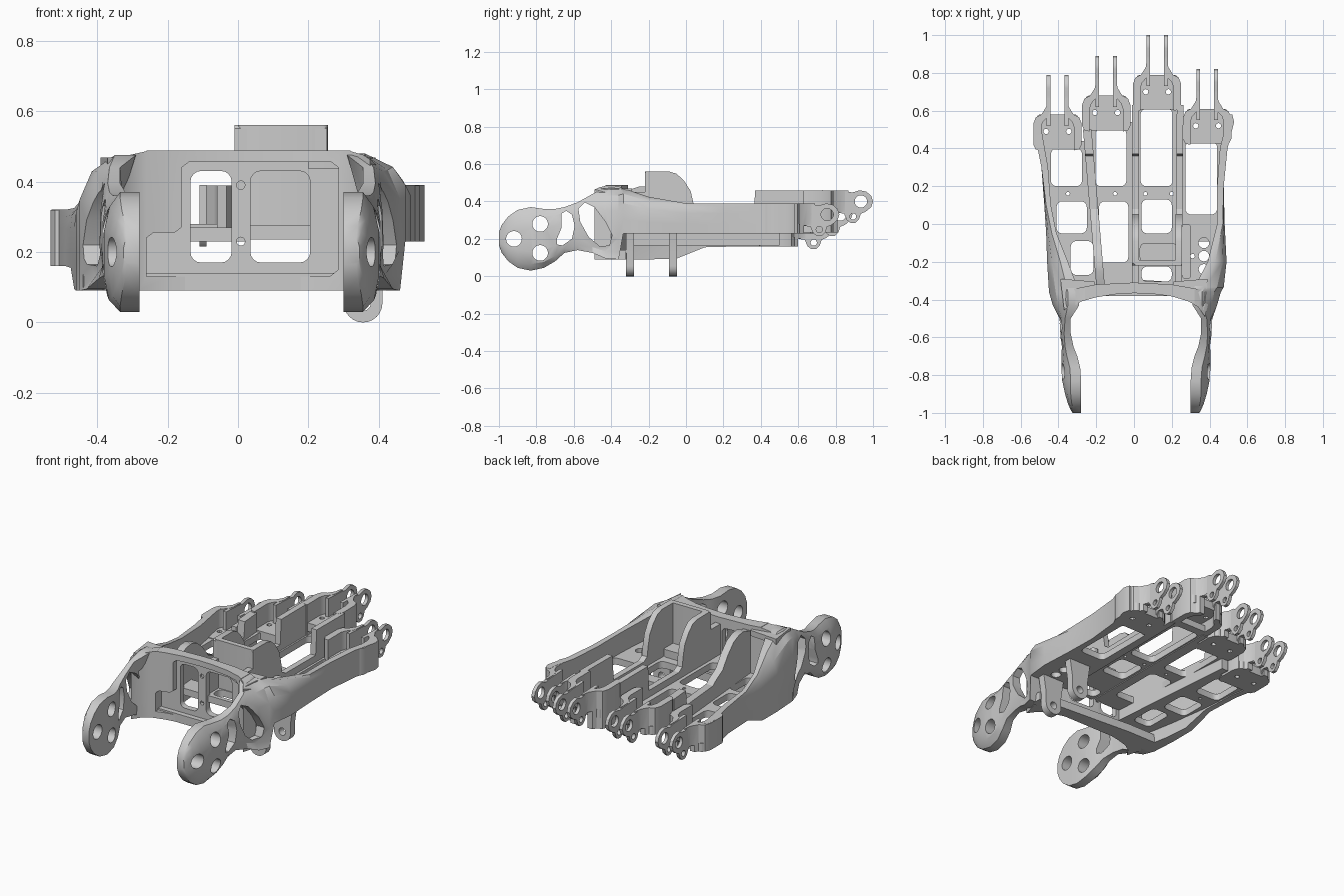
import bpy, bmesh, math

if "Cube" in bpy.data.objects:
    bpy.data.objects.remove(bpy.data.objects["Cube"])


def mesh_object(name, bm):
    bmesh.ops.recalc_face_normals(bm, faces=bm.faces[:])
    me = bpy.data.meshes.new(name)
    bm.to_mesh(me)
    bm.free()
    ob = bpy.data.objects.new(name, me)
    bpy.context.collection.objects.link(ob)
    return ob


def add_prism(bm, pts, a, b, axis):
    """Extrude a 2D outline from a to b along an axis."""
    place = {'x': lambda u, v, w: (w, u, v),
             'y': lambda u, v, w: (u, w, v),
             'z': lambda u, v, w: (u, v, w)}[axis]
    lo = [bm.verts.new(place(u, v, a)) for u, v in pts]
    hi = [bm.verts.new(place(u, v, b)) for u, v in pts]
    bm.faces.new(lo)
    bm.faces.new(hi)
    n = len(pts)
    for i in range(n):
        j = (i + 1) % n
        bm.faces.new((lo[i], lo[j], hi[j], hi[i]))


def prism(name, *shapes):
    bm = bmesh.new()
    for s in shapes:
        add_prism(bm, *s)
    return mesh_object(name, bm)


def circle(u, v, r, n=20):
    return [(u + r * math.cos(2 * math.pi * i / n), v + r * math.sin(2 * math.pi * i / n)) for i in range(n)]


def rrect(u0, u1, v0, v1, r=0.03):
    pts = []
    for k, (cu, cv) in enumerate([(u1 - r, v1 - r), (u0 + r, v1 - r), (u0 + r, v0 + r), (u1 - r, v0 + r)]):
        for i in range(5):
            t = math.pi / 2 * (k + i / 4)
            pts.append((cu + r * math.cos(t), cv + r * math.sin(t)))
    return pts


def cut(ob, *shapes):
    """Subtract prisms from an object."""
    cutter = prism("cutter", *shapes)
    cutter.hide_render = True
    mod = ob.modifiers.new("cut", 'BOOLEAN')
    mod.operation, mod.solver, mod.object = 'DIFFERENCE', 'EXACT', cutter
    bpy.context.view_layer.objects.active = ob
    bpy.ops.object.modifier_apply(modifier=mod.name)
    bpy.data.objects.remove(cutter)


# Side frames: wrist arm and outer rail lofted along y
# station: y, bottom z, top z, inner x, outer x, top lean
ARM = [(-1.0, .165, .235, .30, .345, .01), (-.985, .125, .275, .30, .355, .015), (-.95, .08, .32, .30, .37, .02),
       (-.90, .045, .355, .30, .385, .03), (-.83, .03, .37, .30, .40, .045), (-.76, .045, .36, .305, .405, .045),
       (-.70, .08, .36, .32, .405, .03), (-.65, .125, .37, .34, .405, .02), (-.58, .14, .395, .355, .41, .02),
       (-.50, .125, .44, .355, .415, .03)]
RIGHT = [(-.43, .095, .475, .37, .44, .08), (-.36, .09, .48, .385, .46, .10), (-.335, .23, .47, .40, .475, .10),
         (-.2, .23, .425, .43, .49, .06), (0, .23, .39, .44, .48, .01), (.2, .23, .39, .44, .475, 0),
         (.4, .23, .39, .455, .495, 0), (.54, .23, .39, .49, .53, 0), (.58, .23, .39, .49, .52, 0)]
LEFT = [(-.43, .095, .475, .35, .43, .08), (-.36, .09, .475, .37, .45, .10), (-.2, .09, .42, .40, .46, .07),
        (-.05, .095, .36, .42, .465, .03), (.1, .155, .325, .44, .475, .01), (.3, .16, .32, .455, .49, 0),
        (.5, .16, .32, .49, .53, 0), (.55, .16, .32, .49, .52, 0)]


def side_frame(name, stations, sign):
    bm = bmesh.new()
    prev = None
    for y, zb, zt, xi, xo, s in stations:
        h = zt - zb
        lean = max(0, s - .02) if y > -.45 else 0
        sec = [(xi, zb), (xi - .2 * lean, zb + .6 * h), (xi - lean, zt), (xo - s, zt), (xo - .35 * s, zt - .12 * h),
               (xo, zt - .33 * h), (xo, zb + .3 * h), (xo - .3 * s * (y < -.4), zb + .1 * h),
               (xo - s * (y < -.5), zb)]
        ring = [bm.verts.new((sign * x, y, z)) for x, z in sec]
        if prev:
            for i in range(9):
                j = (i + 1) % 9
                bm.faces.new((prev[i], prev[j], ring[j], ring[i]))
        else:
            bm.faces.new(ring)
        prev = ring
    bm.faces.new(prev)
    ob = mesh_object(name, bm)
    slot_a = [(-.665, .335), (-.64, .35), (-.61, .33), (-.595, .27), (-.61, .20), (-.66, .165), (-.69, .17),
              (-.69, .20), (-.665, .26)]
    slot_b = [(-.575, .36), (-.54, .395), (-.49, .37), (-.43, .29), (-.395, .22), (-.41, .165), (-.46, .16),
              (-.52, .21), (-.565, .29)]
    outlines = [circle(-.92, .2, .042), circle(-.78, .28, .042), circle(-.78, .125, .042), slot_a, slot_b]
    cut(ob, *[(p, sign * .2, sign * .6, 'x') for p in outlines])
    return ob


side_frame("right_side_frame", ARM + RIGHT, 1)
left_arm = [(y, a, b, xi - .02, xo - .02, s) for y, a, b, xi, xo, s in ARM]
side_frame("left_side_frame", left_arm + LEFT, -1)

# Curved wrist wall with rounded shoulders, recessed panel and two windows
arc = [(-.36, -.49), (-.325, -.44), (-.28, -.41), (-.2, -.388), (-.1, -.372), (0, -.366), (.1, -.37), (.2, -.383),
       (.29, -.41), (.34, -.44), (.375, -.49), (.40, -.40), (.37, -.35), (.2, -.32), (0, -.31), (-.2, -.32),
       (-.35, -.35), (-.385, -.40)]
wall = prism("wrist_wall", (arc, .09, .488, 'z'))
cut(wall, ([(.31, .52), (.32, .486), (.355, .476), (.38, .46), (.41, .43), (.5, .43), (.5, .52)], -.7, -.2, 'y'),
    ([(-.25, .52), (-.26, .486), (-.31, .475), (-.35, .45), (-.39, .42), (-.5, .42), (-.5, .52)], -.7, -.2, 'y'))
panel = [(-.26, .13), (.26, .13), (.285, .15), (.285, .44), (.265, .455), (-.14, .455), (-.16, .44), (-.16, .27),
         (-.18, .255), (-.24, .255), (-.26, .24)]
cut(wall, (panel, -.6, -.35, 'y'))
cut(wall, (rrect(-.135, -.018, .17, .43), -.6, -.2, 'y'), (rrect(.035, .205, .17, .43), -.6, -.2, 'y'),
    (circle(.008, .39, .012, 12), -.6, -.2, 'y'), (circle(.008, .23, .012, 12), -.6, -.2, 'y'))
prism("wrist_floor", ([(-.44, -.38), (.42, -.38), (.42, -.32), (.25, -.31), (-.2, -.28), (-.44, -.28)], .09, .14, 'z'))

# Shoulder decks with a screw hole at each upper wrist corner
for name, s in (("right_shoulder_deck", 1), ("left_shoulder_deck", -1)):
    deck = prism(name, ([(s * .37, -.455), (s * .28, -.40), (s * .2, -.36), (s * .21, -.305), (s * .39, -.29)],
                        .435, .468, 'z'))
    cut(deck, (circle(s * .35, -.40, .014, 12), .4, .5, 'z'))


# Floors of the four finger channels, each with rounded windows
def floor(name, pts, z0, windows, holes=()):
    ob = prism(name, (pts, z0, z0 + .04, 'z'))
    cut(ob, *[(rrect(*w), 0, .6, 'z') for w in windows], *[(circle(*h), 0, .6, 'z') for h in holes])


floor("little_floor", [(-.40, -.32), (-.45, .1), (-.475, .44), (-.25, .44), (-.18, -.32)], .165,
      [(-.44, -.275, .2, .4), (-.41, -.25, -.05, .12), (-.335, -.215, -.27, -.09)],
      [(-.44, -.04, .012, 12), (-.35, .16, .01, 12)])
floor("ring_floor", [(-.18, -.32), (-.25, .54), (0, .54), (0, -.32)], .23,
      [(-.205, -.04, .2, .505), (-.185, -.03, -.205, .12)], [(-.1, .16, .01, 12)])
floor("middle_floor", [(0, -.33), (0, .66), (.25, .66), (.24, -.33)], .235,
      [(.035, .205, .2, .61), (.04, .2, -.05, .13), (.04, .2, -.305, -.225)], [(.06, .16, .01, 12), (.2, .16, .01, 12)])
floor("index_floor", [(.23, -.34), (.25, .47), (.475, .47), (.46, 0), (.42, -.34)], .23,
      [(.272, .44, .05, .435)], [(.37, y, .028, 16) for y in (-.1, -.17, -.24)] + [(.31, -.17, .012, 12)])


# Dividers between channels: tall fin at the wrist, low rail, tall end at the finger
def divider(name, x, slope, w, z0, fin, low, top, y_end):
    prof = [(-.34, z0)] + fin + [(.05, low + .02), (.08, low), (.36, low), (.37, top), (y_end, top), (y_end, z0)]
    ob = prism(name, (prof, x - w / 2, x + w / 2, 'x'))
    for v in ob.data.vertices:
        v.co.x += slope * v.co.y


tall_fin = [(-.34, .45), (-.22, .45), (-.22, .55), (-.21, .56), (-.09, .56), (-.05, .548), (-.01, .51), (.025, .455),
            (.04, .39)]
short_fin = [(-.34, .45), (-.25, .48), (-.2, .48), (-.14, .46), (-.08, .41), (-.02, .34)]
divider("little_ring_divider", -.205, -.085, .045, .165, short_fin, .29, .38, .5)
divider("ring_middle_divider", .008, 0, .035, .23, tall_fin, .31, .458, .63)
divider("middle_index_divider", .238, .01, .035, .23, tall_fin, .31, .458, .63)

# Centre housing: front wall and raised pad between the tall fins
prism("housing_front", (rrect(0, .255, -.22, -.19, .013), .25, .56, 'z'))
prism("housing_pad", (rrect(.03, .23, -.205, -.10, .03), .255, .32, 'z'))
prism("thumb_boss", (rrect(.255, .30, -.29, .0, .015), .25, .33, 'z'))

# Hinge lugs for the thumb, hanging under the right side
for i, y in enumerate((-.30, -.07)):
    r, cx = .055, .355
    tab = [(cx + r * math.cos(t), .055 + r * math.sin(t)) for t in [math.pi * (1 + k / 12) for k in range(13)]]
    tab += [(cx + .055, .12), (cx + .075, .25), (cx - .075, .25), (cx - .055, .12)]
    lug = prism(f"thumb_lug_{i + 1}", (tab, y - .022, y + .022, 'y'))
    cut(lug, (circle(cx, .055, .022), y - .1, y + .1, 'y'))

# Finger sockets: floor, shaped cheeks and a pair of pierced prongs
PRONG = [(-.27, 0), (-.15, -.005), (-.11, -.012), (-.07, 0), (-.035, -.008), (-.01, -.03), (0, -.06), (-.01, -.09),
         (-.04, -.115), (-.065, -.125), (-.075, -.155), (-.095, -.175), (-.12, -.175), (-.14, -.16), (-.155, -.125),
         (-.19, -.12), (-.22, -.15), (-.27, -.15)]
CHEEK = [(.088, -.40), (.115, -.395), (.128, -.37), (.128, -.26), (.115, -.225), (.085, -.21), (.06, -.17),
         (.054, -.13), (.042, -.13), (.042, -.19), (.05, -.22), (.078, -.25), (.088, -.28)]


def finger_socket(name, xc, tip, top, base):
    z0 = top - .16
    plate = prism(name + "_socket_floor", (rrect(xc - .11, xc + .11, tip - .395, tip - .21, .02), z0, z0 + .05, 'z'))
    cut(plate, *[(circle(xc + dx, tip - .3, .014, 12), z0 - .1, z0 + .1, 'z') for dx in (-.06, .06)])
    for s, side in ((-1, "left"), (1, "right")):
        cheek = prism(f"{name}_{side}_cheek", ([(xc + s * x, tip + y) for x, y in CHEEK], base, top - .001, 'z'))
        # Trim the cheek below the prong
        under = [(tip - .19, base - .1), (tip - .19, top - .12), (tip - .15, top - .115), (tip - .1, top - .115),
                 (tip - .1, base - .1)]
        cut(cheek, (under, xc - .3, xc + .3, 'x'))
        x = xc + s * .047
        prong = prism(f"{name}_{side}_prong", ([(tip + y, top + z) for y, z in PRONG], x - .01, x + .01, 'x'))
        cut(prong, (circle(tip - .065, top - .06, .033), x - .1, x + .1, 'x'),
            (circle(tip - .107, top - .14, .017, 14), x - .1, x + .1, 'x'))


finger_socket("little", -.405, .79, .32, .16)
finger_socket("ring", -.147, .89, .39, .23)
finger_socket("middle", .122, 1.0, .46, .235)
finger_socket("index", .387, .82, .39, .23)

# Smooth the rounded faces, keep the edges crisp
bpy.ops.object.select_all(action='SELECT')
bpy.ops.object.shade_smooth_by_angle(angle=math.radians(30))
